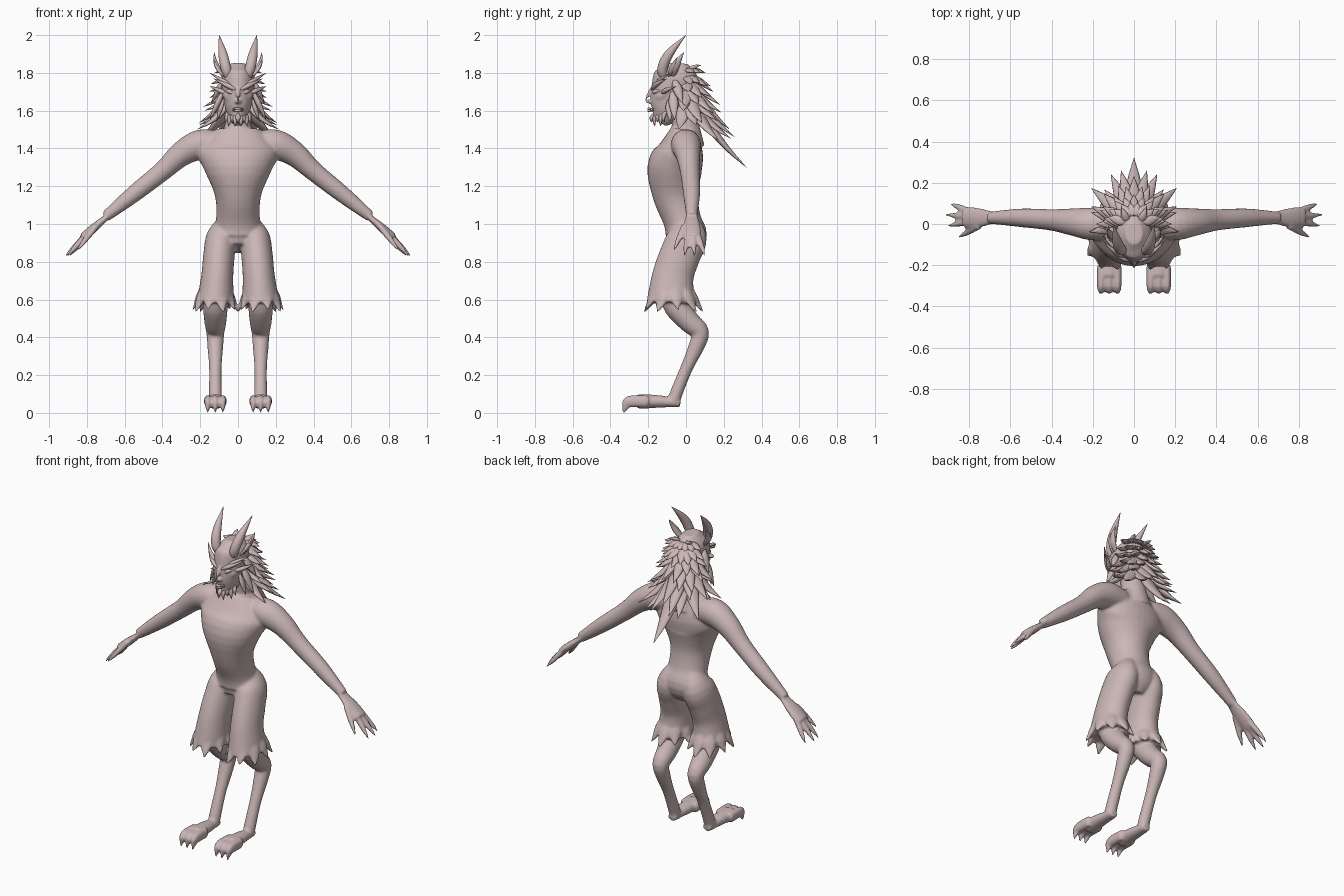
import bpy, bmesh
from math import sin, cos, pi, radians
from mathutils import Vector

cube = bpy.data.objects.get("Cube")
if cube:
    bpy.data.objects.remove(cube, do_unlink=True)

pink = (0.6, 0.47, 0.47, 1)
skin = bpy.data.materials.new("dusty_pink")
skin.use_nodes = True
skin.diffuse_color = pink
skin.node_tree.nodes["Principled BSDF"].inputs["Base Color"].default_value = pink

ACROSS, DEPTH, UP = Vector((1, 0, 0)), Vector((0, 1, 0)), Vector((0, 0, 1))


def spline(values, steps):
    """Pass a smooth curve through a list of vectors."""
    padded = [values[0], *values, values[-1]]
    result = []
    for a, b, c, d in zip(padded, padded[1:], padded[2:], padded[3:]):
        for k in range(steps):
            t = k / steps
            result.append(b + ((c - a) * t + (2 * a - 5 * b + 4 * c - d) * t ** 2
                               + (3 * b - a - 3 * c + d) * t ** 3) / 2)
    return result + [values[-1]]


def tube(bm, path, widths, depths=None, flat=1, ref=ACROSS, sides=20, steps=4):
    """Loft ellipses along a path; widths lie along ref, depths default to width times flat."""
    depths = depths or [w * flat for w in widths]
    centres = spline([Vector(p) for p in path], steps)
    radii = spline([Vector(pair) for pair in zip(widths, depths)], steps)
    rings = []
    for i, centre in enumerate(centres):
        along = (centres[min(i + 1, len(centres) - 1)] - centres[max(i - 1, 0)]).normalized()
        u = (ref - along * ref.dot(along)).normalized()
        v = along.cross(u)
        ring = []
        for j in range(sides):
            angle = 2 * pi * j / sides
            ring.append(bm.verts.new(centre + u * radii[i].x * cos(angle) + v * radii[i].y * sin(angle)))
        rings.append(ring)
    for lower, upper in zip(rings, rings[1:]):
        for j in range(sides):
            k = (j + 1) % sides
            bm.faces.new((lower[j], lower[k], upper[k], upper[j]))
    bm.faces.new(rings[0][::-1])
    bm.faces.new(rings[-1])


def leaf(bm, root, tip, width, lift=(0, 0, 0), flat=0.6, ref=ACROSS):
    """Tapering spike from root to tip, bowed by the lift vector."""
    root, tip, lift = Vector(root), Vector(tip), Vector(lift)
    path = [root.lerp(tip, t) + lift * 4 * t * (1 - t) for t in (0, 0.35, 0.7, 1)]
    tube(bm, path, [width * f for f in (0.5, 1, 0.65, 0.02)], flat=flat, ref=ref, sides=8, steps=3)


def mirror(bm):
    """Copy everything built so far to the other side."""
    copy = bmesh.ops.duplicate(bm, geom=bm.verts[:] + bm.edges[:] + bm.faces[:])
    verts = [g for g in copy["geom"] if isinstance(g, bmesh.types.BMVert)]
    bmesh.ops.scale(bm, vec=(-1, 1, 1), verts=verts)


def finish(name, bm, voxel=0):
    """Make the object; a voxel size blends overlapping parts into one skin."""
    bmesh.ops.recalc_face_normals(bm, faces=bm.faces)
    mesh = bpy.data.meshes.new(name)
    bm.to_mesh(mesh)
    bm.free()
    mesh.materials.append(skin)
    mesh.shade_smooth()
    part = bpy.data.objects.new(name, mesh)
    bpy.context.collection.objects.link(part)
    if voxel:
        blend = part.modifiers.new("blend", "REMESH")
        blend.mode = "VOXEL"
        blend.voxel_size = voxel
        blend.use_smooth_shade = True
        part.modifiers.new("soften", "SMOOTH").iterations = 5


LEG_X = 0.12


def leg_path(*side_points, shift=0):
    return [(LEG_X + shift, y, z) for y, z in side_points]


def middle_path(*side_points):
    return [(0, y, z) for y, z in side_points]


# Arm and palm
body = bmesh.new()
tube(body, [(0.1, 0, 1.42), (0.2, 0, 1.42), (0.3, 0.01, 1.37), (0.4, 0.02, 1.28), (0.55, 0.03, 1.16),
            (0.7, 0.03, 1.04)], (0.07, 0.08, 0.066, 0.052, 0.045, 0.029), ref=DEPTH)
wrist, knuckles = Vector((0.68, 0.03, 1.05)), Vector((0.82, 0.03, 0.93))
tube(body, [wrist, wrist.lerp(knuckles, 0.6), knuckles], (0.03, 0.05, 0.05), flat=0.45, ref=DEPTH)

# Fingers fan out from the palm; the last one is the short thumb
for i in range(4):
    thumb = i == 3
    spread = 0.07 - 0.055 * i
    root = wrist.lerp(knuckles, 0.5 if thumb else 0.8) + DEPTH * spread * 0.4
    reach = 0.07 if thumb else 0.1
    tip = knuckles + Vector((reach - abs(spread) * 0.4, spread, -reach))
    tube(body, [root, root.lerp(tip, 0.6), tip], (0.018, 0.015, 0.005), ref=DEPTH, sides=10)

# Hip and thigh in breeches, then the lower leg with its backward knee
tube(body, [(0.05, 0.01, 1.05), (0.085, 0.01, 0.94), (0.1, -0.03, 0.84), (0.11, -0.07, 0.72),
            (LEG_X, -0.08, 0.58)], (0.03, 0.078, 0.083, 0.085, 0.1), flat=1.3, sides=28)
tube(body, leg_path((-0.08, 0.63), (-0.05, 0.56), (0.02, 0.48), (0.075, 0.425), (0.05, 0.34), (0, 0.23),
                    (-0.06, 0.08), (-0.06, 0.04)), (0.06, 0.065, 0.058, 0.048, 0.041, 0.033, 0.034, 0.03))

# Foot and toes hooked down into claws
tube(body, leg_path((-0.03, 0.05), (-0.13, 0.06), (-0.25, 0.06)), (0.025, 0.04, 0.05), flat=0.8)
for shift in (-0.04, 0, 0.04):
    tube(body, leg_path((-0.2, 0.06), (-0.3, 0.06), (-0.32, 0.03), (-0.33, 0), shift=shift),
         (0.02, 0.02, 0.012, 0.004), flat=1.6, sides=12)

# Ragged flared spikes round the breeches hem, long and short by turns
SPIKES = 9
for i in range(SPIKES):
    angle = 2 * pi * i / SPIKES + pi / 2
    out, side = Vector((cos(angle), sin(angle) * 1.3, 0)), Vector((-sin(angle), cos(angle), 0))
    length = 0.8 if i % 2 else 1
    centre = Vector((LEG_X, -0.07, 0.6))
    leaf(body, centre + out * 0.075 + UP * 0.06, centre + out * (0.105 + 0.025 * length) - UP * 0.075 * length,
         0.038, -out * 0.008, 0.5, side)
mirror(body)

# Torso and neck
tube(body, middle_path((-0.01, 1.5), (-0.03, 1.38), (-0.06, 1.29), (-0.055, 1.15), (-0.02, 1.02), (0, 0.94),
                       (-0.02, 0.87)),
     (0.12, 0.21, 0.18, 0.122, 0.117, 0.14, 0.07), (0.07, 0.125, 0.145, 0.12, 0.1, 0.11, 0.08), sides=32)
tube(body, middle_path((0, 1.42), (0, 1.5), (-0.03, 1.64)), (0.1, 0.075, 0.06))
finish("body", body, 0.008)

# Head with cheekbones and nose
head = bmesh.new()
leaf(head, (0.01, -0.16, 1.66), (0.085, -0.09, 1.7), 0.03, (0.01, -0.01, 0), ref=UP)
mirror(head)
tube(head, middle_path((-0.14, 1.54), (-0.105, 1.6), (-0.075, 1.7), (-0.05, 1.79), (-0.045, 1.85)),
     (0.03, 0.064, 0.083, 0.085, 0.04), flat=1.35, sides=28)
leaf(head, (0, -0.16, 1.74), (0, -0.22, 1.65), 0.014, flat=1)
leaf(head, (0, -0.17, 1.65), (0, -0.215, 1.645), 0.02)
finish("head", head, 0.006)

# Lips
lips = bmesh.new()
for z in (1.61, 1.6):
    tube(lips, [(-0.03, -0.17, z), (0, -0.195, z), (0.03, -0.17, z)], (0.002, 0.009, 0.002), flat=0.8, ref=DEPTH)
finish("lips", lips)

# Eyes
eyes = bmesh.new()
tube(eyes, [(0.02, -0.175, 1.69), (0.043, -0.164, 1.7), (0.066, -0.138, 1.706)], (0.003, 0.012, 0.003), ref=DEPTH)
mirror(eyes)
finish("eyes", eyes)

# Feathered brows sweeping out past the temples
brows = bmesh.new()
leaf(brows, (0.01, -0.18, 1.71), (0.13, -0.1, 1.77), 0.014, (0, -0.015, 0), 0.9, DEPTH)
leaf(brows, (0.03, -0.16, 1.73), (0.15, -0.08, 1.8), 0.012, (0, -0.015, 0), 0.9, DEPTH)
leaf(brows, (0.06, -0.13, 1.69), (0.15, -0.05, 1.73), 0.014, (0, -0.01, 0), 0.9, DEPTH)
mirror(brows)
finish("brows", brows)

# Horns curving up and back
horns = bmesh.new()
tube(horns, [(0.045, -0.11, 1.77), (0.063, -0.125, 1.82), (0.08, -0.09, 1.9), (0.1, 0, 2)],
     (0.022, 0.027, 0.024, 0.001))
mirror(horns)
finish("horns", horns)

# Pointed double ears
ears = bmesh.new()
leaf(ears, (0.075, -0.07, 1.78), (0.125, -0.01, 1.91), 0.022, (0.015, -0.01, 0), ref=DEPTH)
leaf(ears, (0.075, -0.09, 1.78), (0.13, -0.05, 1.88), 0.016, (0.01, 0, 0), ref=DEPTH)
mirror(ears)
finish("ears", ears)

# Beard spikes following the jaw
beard = bmesh.new()
for i in range(-4, 5):
    back = abs(i) * 0.016
    tip = Vector((i * 0.017, back - 0.18, 1.535 if i % 2 == 0 else 1.515))
    leaf(beard, (i * 0.012, back - 0.165, 1.585 + back * 0.3), tip, 0.014, -DEPTH * 0.01, 0.8)
finish("beard", beard)

# Mane in overlapping rows, growing longer down the head and longest at the back
mane = bmesh.new()
leaf(mane, (0.03, 0, 1.8), (0.06, 0.08, 1.84), 0.02, UP * 0.01)
leaf(mane, (0.08, -0.07, 1.7), (0.15, -0.06, 1.55), 0.026, ref=DEPTH)
leaf(mane, (0.08, -0.06, 1.76), (0.14, -0.02, 1.64), 0.026, ref=DEPTH)
leaf(mane, (0.075, -0.09, 1.66), (0.115, -0.085, 1.54), 0.02, ref=DEPTH)
mirror(mane)
ROWS = 6
for row in range(ROWS):
    low = row / (ROWS - 1)
    count = 8 + row % 2
    for i in range(count):
        turn = 2 * i / (count - 1) - 1
        angle = radians(75 + 25 * low) * turn
        out, side = Vector((sin(angle), cos(angle), 0)), Vector((cos(angle), -sin(angle), 0))
        at_side = abs(turn)
        # Every second strand out from the middle is shorter
        short = abs(2 * i - count + 1) // 2 % 2
        reach = 0.1 + 0.22 * low + (0.03 - 0.13 * low) * at_side - 0.03 * low * short
        drop = 0.5 * low - 0.2 * low * at_side ** 0.5 - 0.05 * low * short
        scalp = UP * (1.82 - 0.18 * low) + out * (0.04 + 0.02 * low)
        tip = UP * (1.8 - drop) + out * reach
        leaf(mane, scalp, tip, 0.026 + 0.045 * drop, out * -0.03 * low, 0.45, side)
finish("mane", mane)
